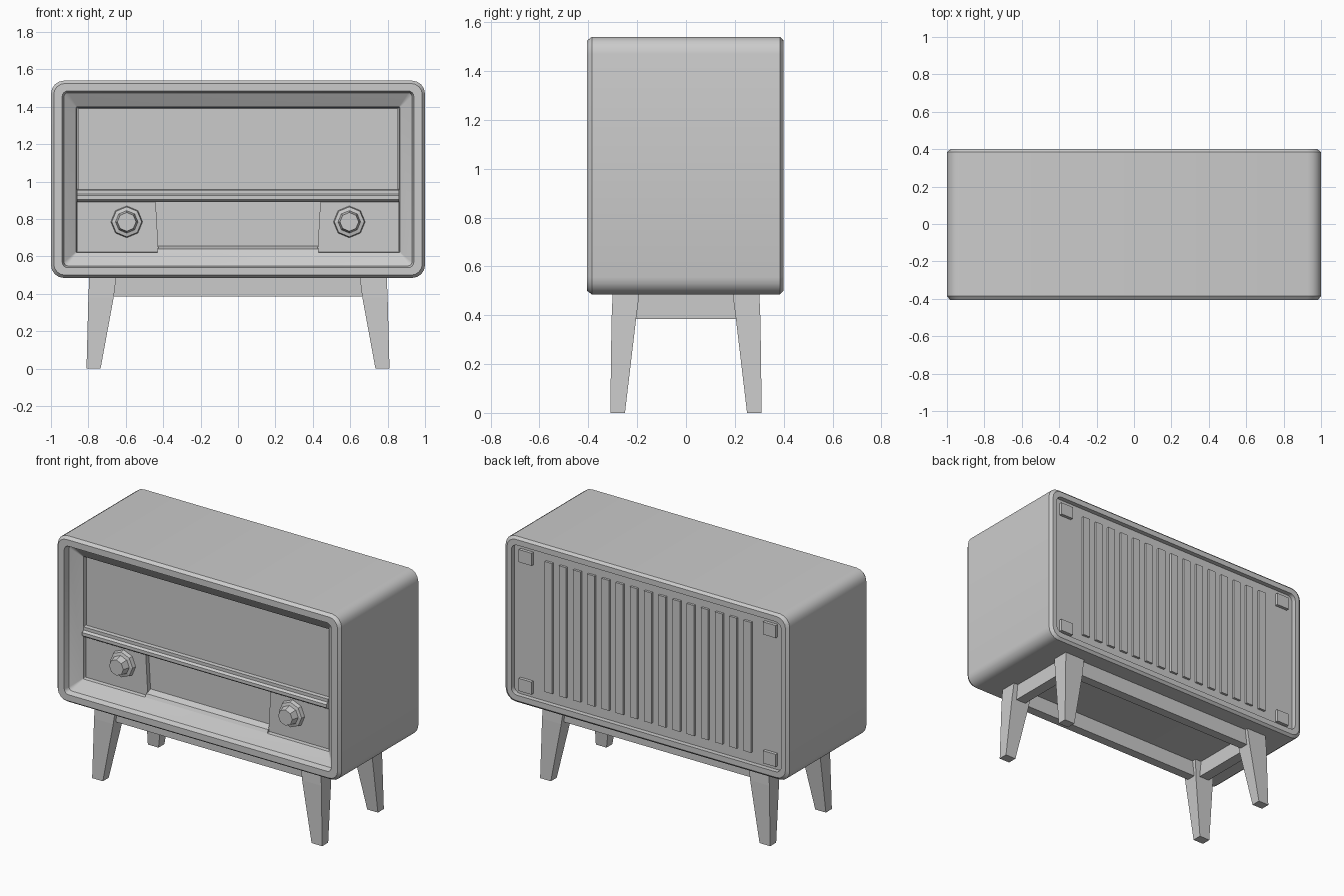
import bpy, bmesh, math
from mathutils import Vector

cube = bpy.data.objects.get("Cube")
if cube:
    bpy.data.objects.remove(cube, do_unlink=True)

grey = bpy.data.materials.new("warm_grey")
grey.use_nodes = True
GREY = (0.6, 0.6, 0.6, 1)
grey.diffuse_color = GREY
grey.node_tree.nodes["Principled BSDF"].inputs["Base Color"].default_value = GREY


def finish(name, bm, smooth=False):
    bmesh.ops.recalc_face_normals(bm, faces=bm.faces)
    mesh = bpy.data.meshes.new(name)
    bm.to_mesh(mesh)
    bm.free()
    mesh.materials.append(grey)
    obj = bpy.data.objects.new(name, mesh)
    bpy.context.collection.objects.link(obj)
    if smooth:
        bpy.ops.object.select_all(action='DESELECT')
        obj.select_set(True)
        bpy.context.view_layer.objects.active = obj
        bpy.ops.object.shade_smooth_by_angle(angle=math.radians(35))
    return obj


def loft(name, rings, smooth=False):
    """Skin a row of equal-length point rings and cap both ends."""
    bm = bmesh.new()
    rows = [[bm.verts.new(p) for p in ring] for ring in rings]
    n = len(rows[0])
    for a, b in zip(rows, rows[1:]):
        for i in range(n):
            j = (i + 1) % n
            bm.faces.new((a[i], a[j], b[j], b[i]))
    bm.faces.new(rows[0])
    bm.faces.new(rows[-1])
    return finish(name, bm, smooth)


def box(name, x0, x1, y0, y1, z0, z1):
    return loft(name, [[(x0, y0, z), (x1, y0, z), (x1, y1, z), (x0, y1, z)]
                       for z in (z0, z1)])


def rounded(half, z0, z1, r, y, steps=4):
    """Rounded rectangle facing along y."""
    ring = []
    corners = [(half - r, z1 - r), (r - half, z1 - r),
               (r - half, z0 + r), (half - r, z0 + r)]
    for q, (cx, cz) in enumerate(corners):
        for s in range(steps + 1):
            a = (q + s / steps) * math.pi / 2
            ring.append((cx + r * math.cos(a), y, cz + r * math.sin(a)))
    return ring


# Cabinet shell: recessed back, thin back lip, outer wall, front lip, sloping surround
loft("cabinet", [
    rounded(0.95, 0.535, 1.49, 0.04, 0.37),
    rounded(0.95, 0.535, 1.49, 0.04, 0.40),
    rounded(0.98, 0.50, 1.525, 0.06, 0.40),
    rounded(1.00, 0.485, 1.54, 0.07, 0.385),
    rounded(1.00, 0.485, 1.54, 0.07, -0.385),
    rounded(0.985, 0.50, 1.525, 0.06, -0.405),
    rounded(0.94, 0.54, 1.485, 0.03, -0.405),
    rounded(0.93, 0.55, 1.475, 0.02, -0.37),
    rounded(0.865, 0.62, 1.40, 0.005, -0.32),
    rounded(0.86, 0.625, 1.395, 0.005, -0.27),
], smooth=True)

# Upper display panel
box("display_panel", -0.855, 0.855, -0.30, -0.26, 0.93, 1.39)

# Rounded divider rail between the display and the controls
rail = [(-0.27, 0.89), (-0.32, 0.89), (-0.34, 0.905), (-0.34, 0.925),
        (-0.325, 0.935), (-0.325, 0.955), (-0.27, 0.96)]
loft("divider_rail", [[(x, y, z) for y, z in rail] for x in (-0.86, 0.86)])

# Sill below the centre panel
sill = [(-0.26, 0.62), (-0.32, 0.62), (-0.31, 0.64), (-0.27, 0.655)]
loft("centre_sill", [[(x, y, z) for y, z in sill] for x in (-0.43, 0.43)])

for side, word in ((1, "left"), (-1, "right")):
    # Control block with a slightly sloping inner edge
    outline = [(0.86, 0.625), (0.86, 0.89), (0.44, 0.89), (0.425, 0.625)]
    loft(word + "_control_block",
         [[(side * x, y, z) for x, z in outline] for y in (-0.30, -0.26)])

    # Faceted knob: wide base, narrower grip
    knob = []
    for r, y in ((0.085, -0.30), (0.08, -0.325), (0.06, -0.33), (0.05, -0.375)):
        knob.append([(side * 0.595 + r * math.cos(i * math.tau / 8), y,
                      0.785 + r * math.sin(i * math.tau / 8)) for i in range(8)])
    loft(word + "_knob", knob)

# Back ventilation slats
COUNT = 15
for i in range(COUNT):
    x = -0.70 + 1.40 * i / (COUNT - 1)
    box("back_slat", x - 0.026, x + 0.026, 0.365, 0.385, 0.60, 1.43)

# Square fixings in the back corners
for x in (-0.86, 0.86):
    for z in (0.60, 1.42):
        box("back_fixing", x - 0.045, x + 0.045, 0.365, 0.39, z - 0.04, z + 0.04)

# Tapered splayed legs
for sx in (1, -1):
    for sy, word in ((-1, "front"), (1, "back")):
        rings = []
        for z, x0, x1, y0, y1 in ((0.0, 0.735, 0.81, 0.25, 0.31),
                                  (0.38, 0.665, 0.80, 0.205, 0.305),
                                  (0.495, 0.65, 0.795, 0.19, 0.30)):
            rings.append([(sx * x, sy * y, z) for x, y in
                          ((x0, y0), (x1, y0), (x1, y1), (x0, y1))])
        loft(word + "_leg", rings)

# Apron rails joining the legs
for s in (1, -1):
    box("long_apron", -0.68, 0.68, s * 0.25 - 0.03, s * 0.25 + 0.03, 0.385, 0.495)
    box("short_apron", s * 0.73 - 0.035, s * 0.73 + 0.035, -0.22, 0.22, 0.385, 0.495)
